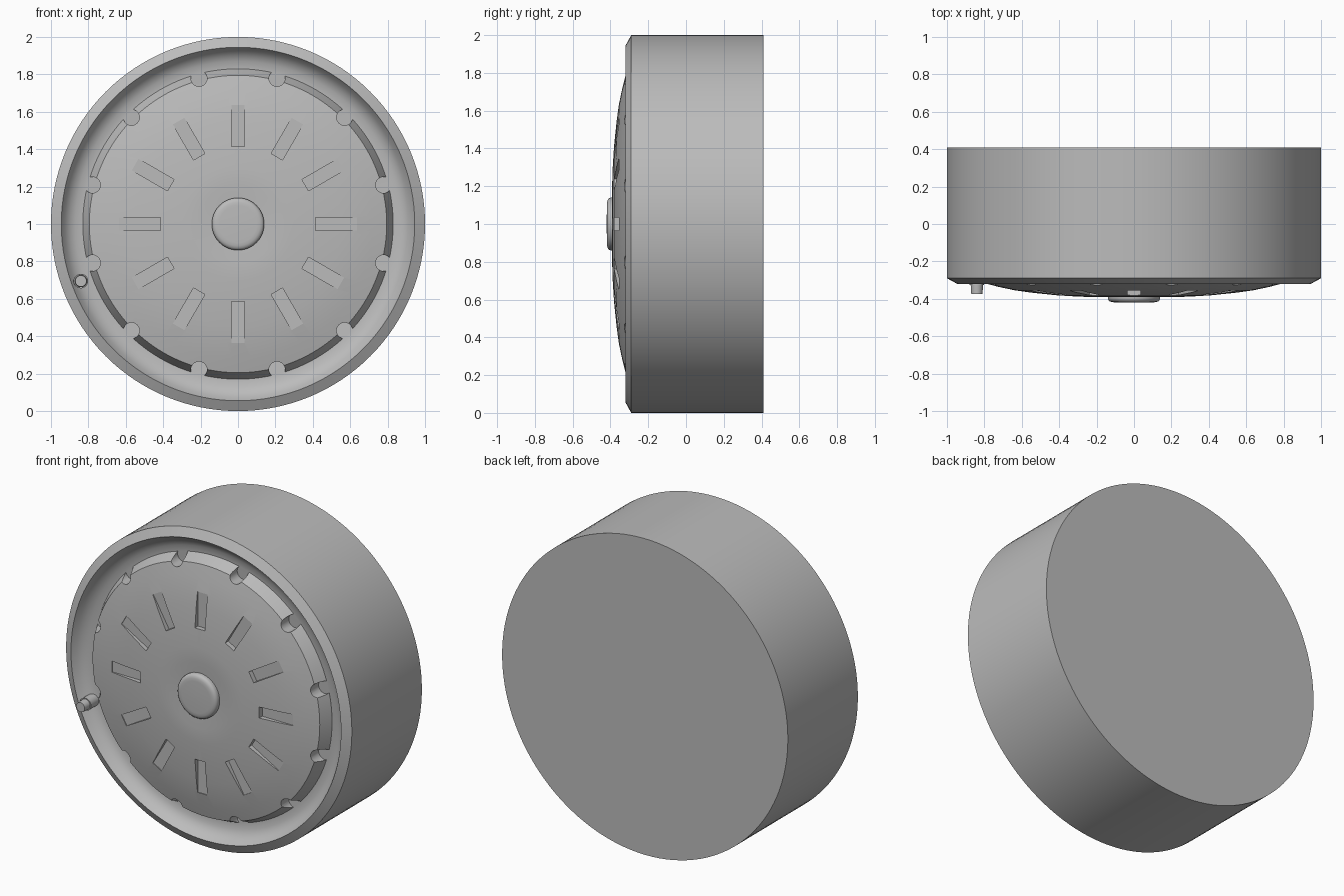
import bpy
import bmesh
from math import cos, sin, pi, radians
from mathutils import Matrix, Vector

cube = bpy.data.objects.get("Cube")
if cube:
    bpy.data.objects.remove(cube, do_unlink=True)

grey = bpy.data.materials.new("plain_grey")
grey.use_nodes = True
colour = (0.5, 0.5, 0.5, 1)
grey.diffuse_color = colour
grey.node_tree.nodes["Principled BSDF"].inputs["Base Color"].default_value = colour

CENTRE = Vector((0, 0, 1))


def make_object(name, bm):
    bmesh.ops.recalc_face_normals(bm, faces=bm.faces)
    mesh = bpy.data.meshes.new(name)
    bm.to_mesh(mesh)
    bm.free()
    mesh.materials.append(grey)
    obj = bpy.data.objects.new(name, mesh)
    bpy.context.collection.objects.link(obj)
    return obj


def select_only(obj):
    bpy.ops.object.select_all(action="DESELECT")
    obj.select_set(True)
    bpy.context.view_layer.objects.active = obj


def smooth(obj, angle=25):
    select_only(obj)
    bpy.ops.object.shade_smooth_by_angle(angle=radians(angle))


def lathe(name, profile, x=0, z=1, sides=128):
    """Revolve (radius, y) points around the y axis; flat caps close both ends."""
    bm = bmesh.new()
    rings = []
    for r, y in profile:
        rings.append([bm.verts.new((x + r * cos(2 * pi * i / sides), y,
                                    z + r * sin(2 * pi * i / sides)))
                      for i in range(sides)])
    for a, b in zip(rings, rings[1:]):
        for i in range(sides):
            j = (i + 1) % sides
            bm.faces.new((a[i], a[j], b[j], b[i]))
    bm.faces.new(rings[0])
    bm.faces.new(rings[-1])
    return make_object(name, bm)


# Tyre: solid drum, bevelled front lip, concave recess with a flat floor
tyre = lathe("tyre", [(1, 0.41), (1, -0.29), (0.945, -0.32), (0.925, -0.287),
                      (0.9, -0.264), (0.87, -0.25), (0.83, -0.245)])
smooth(tyre)

# Domed wheel cover with a bevelled edge and a shallow dish in the middle
cover = lathe("wheel_cover", [(0.83, -0.225), (0.83, -0.247), (0.795, -0.318),
                              (0.72, -0.337), (0.635, -0.355), (0.55, -0.367),
                              (0.415, -0.381), (0.3, -0.388), (0.21, -0.391),
                              (0.13, -0.382)])

# Cutters: twelve radial slots and twelve round edge notches between them
bm = bmesh.new()
for k in range(12):
    slot = (Matrix.Translation(CENTRE) @ Matrix.Rotation(k * pi / 6, 4, "Y")
            @ Matrix.Translation((0.525, -0.45, 0))
            @ Matrix.Diagonal((0.22, 0.2, 0.07, 1)))
    bmesh.ops.create_cube(bm, size=1, matrix=slot)
    notch = (Matrix.Translation(CENTRE) @ Matrix.Rotation((k + 0.5) * pi / 6, 4, "Y")
             @ Matrix.Translation((0.806, -0.3, 0)) @ Matrix.Rotation(pi / 2, 4, "X"))
    bmesh.ops.create_cone(bm, cap_ends=True, segments=24, radius1=0.043,
                          radius2=0.043, depth=0.3, matrix=notch)
cutter = make_object("cover_cutter", bm)
cutter.hide_render = True

cut = cover.modifiers.new("cut", "BOOLEAN")
cut.operation = "DIFFERENCE"
cut.solver = "EXACT"
cut.object = cutter
select_only(cover)
bpy.ops.object.modifier_apply(modifier=cut.name)
bpy.data.objects.remove(cutter, do_unlink=True)
smooth(cover)

# Rounded centre cap
hub = lathe("centre_cap", [(0.14, -0.37), (0.14, -0.397), (0.137, -0.407),
                           (0.129, -0.414), (0.117, -0.418), (0.1, -0.419),
                           (0.01, -0.42)], sides=64)
smooth(hub, 40)

# Air valve: wider collar and slightly tapered stem
valve = lathe("air_valve", [(0.039, -0.24), (0.039, -0.325), (0.033, -0.325),
                            (0.03, -0.375)], x=-0.84, z=0.695, sides=32)
smooth(valve)
